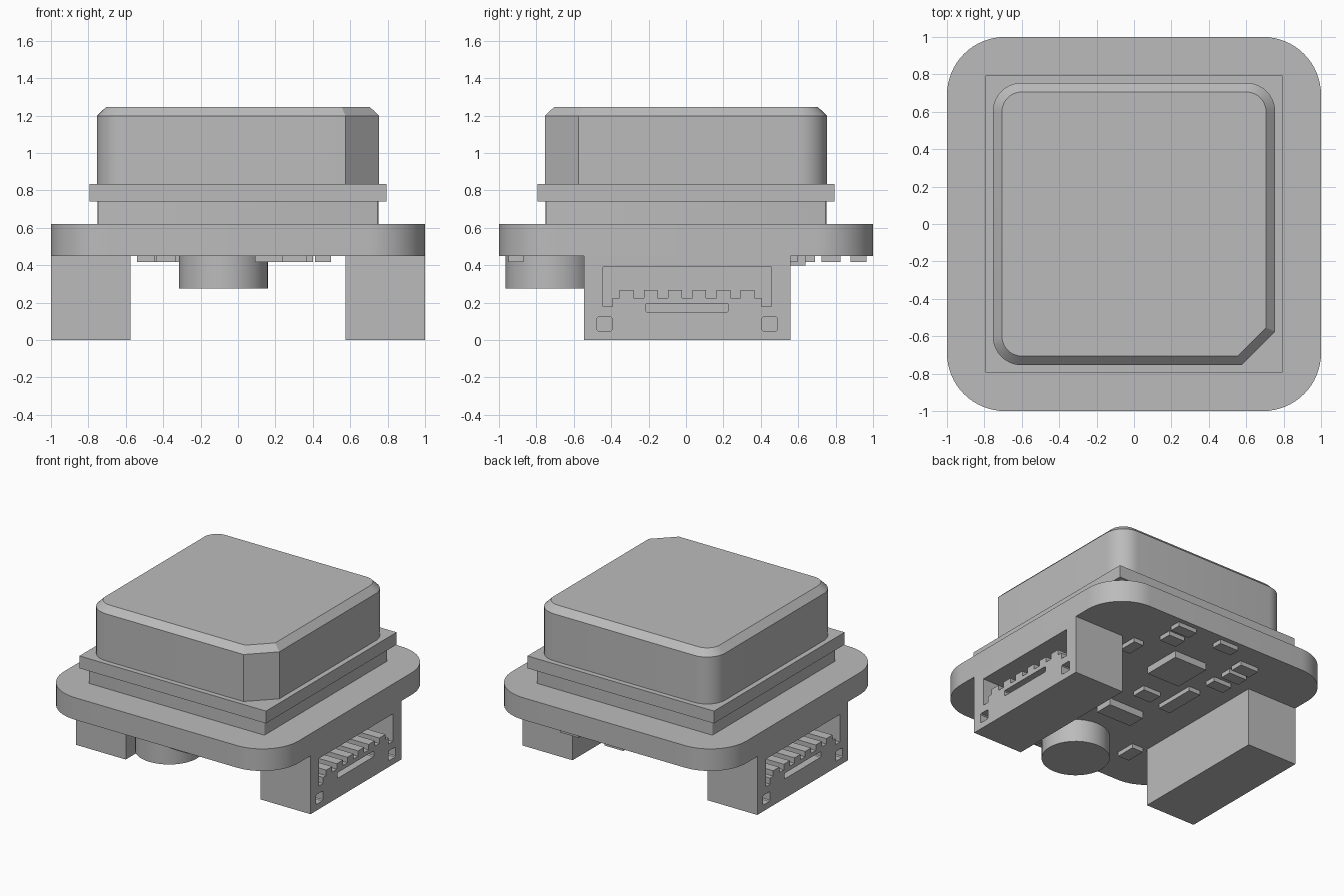
import bpy, bmesh, math

if "Cube" in bpy.data.objects:
    bpy.data.objects.remove(bpy.data.objects["Cube"])

grey = bpy.data.materials.new("plain_grey")
grey.diffuse_color = (0.5, 0.5, 0.5, 1)
grey.use_nodes = True
grey.node_tree.nodes["Principled BSDF"].inputs["Base Color"].default_value = grey.diffuse_color


def finish(name, bm, smooth=True):
    bmesh.ops.recalc_face_normals(bm, faces=bm.faces)
    me = bpy.data.meshes.new(name)
    bm.to_mesh(me)
    bm.free()
    me.materials.append(grey)
    ob = bpy.data.objects.new(name, me)
    bpy.context.collection.objects.link(ob)
    bpy.ops.object.select_all(action='DESELECT')
    ob.select_set(True)
    bpy.context.view_layer.objects.active = ob
    if smooth:
        bpy.ops.object.shade_smooth_by_angle(angle=math.radians(25))
    return ob


def rounded_square(h, r, cut=0, steps=10):
    """Square outline with rounded corners; the front right one may be cut flat."""
    pts = []
    for sx, sy, start in ((1, 1, 0), (-1, 1, 90), (-1, -1, 180), (1, -1, 270)):
        if cut and start == 270:
            pts += [(h - cut, -h), (h, -h + cut)]
            continue
        for i in range(steps + 1):
            a = math.radians(start + 90 * i / steps)
            pts.append((sx * (h - r) + r * math.cos(a), sy * (h - r) + r * math.sin(a)))
    return pts


def loft(bm, rings):
    """Closed solid through rings with equal point counts."""
    loops = [[bm.verts.new(p) for p in ring] for ring in rings]
    n = len(loops[0])
    for a, b in zip(loops, loops[1:]):
        for i in range(n):
            j = (i + 1) % n
            bm.faces.new((a[i], a[j], b[j], b[i]))
    bm.faces.new(loops[0][::-1])
    bm.faces.new(loops[-1])


def slab(name, outlines):
    bm = bmesh.new()
    loft(bm, [[(x, y, z) for x, y in pts] for pts, z in outlines])
    return finish(name, bm)


def box(name, x0, x1, y0, y1, z0, z1):
    pts = [(x0, y0), (x1, y0), (x1, y1), (x0, y1)]
    bm = bmesh.new()
    loft(bm, [[(x, y, z) for x, y in pts] for z in (z0, z1)])
    return finish(name, bm, False)


# Circuit board and the stacked layers above it
board = rounded_square(1, 0.31, steps=16)
slab("circuit_board", [(board, 0.45), (board, 0.62)])
tier = rounded_square(0.75, 0.012, steps=3)
slab("spacer", [(tier, 0.62), (tier, 0.74)])
box("antenna_plate", -0.795, 0.795, -0.795, 0.795, 0.74, 0.835)

# Antenna block with bevelled top and one cut corner
side = rounded_square(0.755, 0.155, 0.18)
top = rounded_square(0.706, 0.106, 0.151)
slab("antenna_block", [(side, 0.835), (side, 1.197), (top, 1.245)])

# Toothed outline of the connector socket, as (y, z)
socket = [(0.457, 0.39), (-0.445, 0.39), (-0.445, 0.178), (-0.392, 0.178), (-0.392, 0.225)]
for i in range(6):
    c = -0.318 + 0.1295 * i
    socket += [(c - 0.037, 0.225), (c - 0.037, 0.267), (c + 0.037, 0.267), (c + 0.037, 0.225)]
socket += [(0.404, 0.225), (0.404, 0.178), (0.457, 0.178)]


def rect(y0, y1, z0, z1, c=0.007):
    """Rectangle with slightly trimmed corners."""
    return [(y0 + c, z0), (y1 - c, z0), (y1, z0 + c), (y1, z1 - c),
            (y1 - c, z1), (y0 + c, z1), (y0, z1 - c), (y0, z0 + c)]


# Two connectors facing outwards
for sx, label in ((1, "right"), (-1, "left")):
    body = box(label + "_connector", min(sx * 0.575, sx), max(sx * 0.575, sx),
               -0.545, 0.56, 0, 0.45)
    bm = bmesh.new()
    for outline, depth in ((socket, 0.3), (rect(-0.217, 0.228, 0.15, 0.194), 0.2),
                           (rect(-0.477, -0.396, 0.048, 0.123), 0.2),
                           (rect(0.406, 0.49, 0.048, 0.123), 0.2)):
        loft(bm, [[(sx * x, y, z) for y, z in outline] for x in (1 - depth, 1.05)])
    cutter = finish(label + "_cutter", bm, False)
    cutter.hide_render = True
    mod = body.modifiers.new("sockets", 'BOOLEAN')
    mod.operation = 'DIFFERENCE'
    mod.solver = 'EXACT'
    mod.object = cutter
    bpy.context.view_layer.objects.active = body
    bpy.ops.object.modifier_apply(modifier=mod.name)
    bpy.data.objects.remove(cutter)

# Round component under the board
circle = [(-0.078 + 0.238 * math.cos(math.tau * i / 48),
           -0.727 + 0.238 * math.sin(math.tau * i / 48)) for i in range(48)]
slab("round_component", [(circle, 0.275), (circle, 0.45)])

# Small chips under the board: centre x, centre y, size x, size y, bottom z
chips = [
    (0.32, 0.922, 0.16, 0.085, 0.417), (-0.06, 0.922, 0.16, 0.085, 0.417),
    (0.30, 0.775, 0.14, 0.10, 0.417), (-0.36, 0.775, 0.155, 0.10, 0.417),
    (-0.37, 0.645, 0.155, 0.09, 0.417), (-0.36, 0.49, 0.155, 0.09, 0.417),
    (0.455, 0.52, 0.085, 0.15, 0.417), (0.02, 0.49, 0.28, 0.30, 0.397),
    (-0.06, 0.07, 0.15, 0.11, 0.417), (-0.285, 0.155, 0.10, 0.33, 0.417),
    (-0.065, -0.23, 0.30, 0.14, 0.397), (-0.493, -0.625, 0.095, 0.155, 0.417),
    (0.165, -0.91, 0.15, 0.08, 0.417),
]
for i, (x, y, w, d, z) in enumerate(chips):
    box(f"chip_{i + 1}", x - w / 2, x + w / 2, y - d / 2, y + d / 2, z, 0.45)
